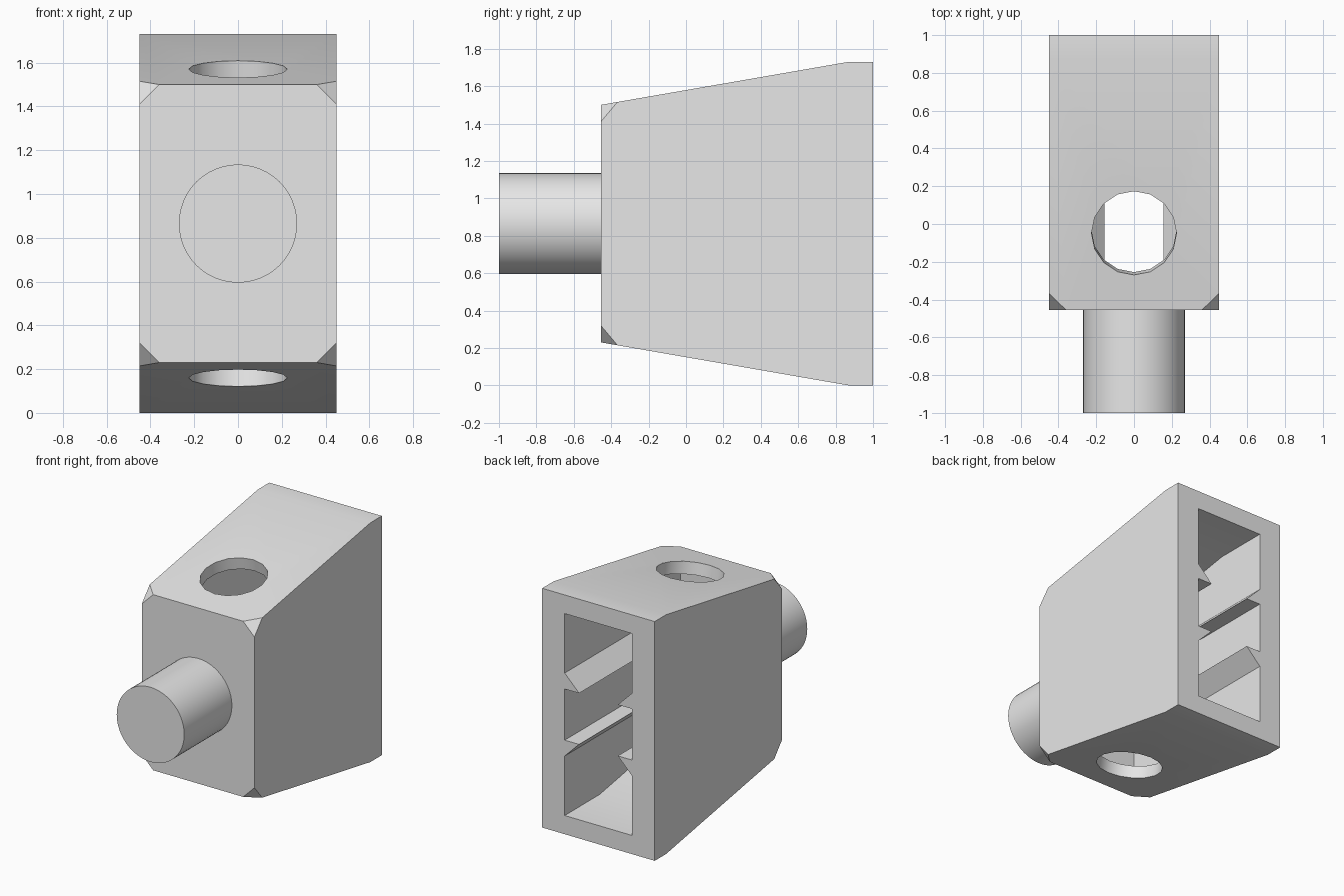
import bpy, bmesh, math

if "Cube" in bpy.data.objects:
    bpy.data.objects.remove(bpy.data.objects["Cube"])

MID = 0.865                      # half of the full height
SLOPE = math.atan(0.23 / 1.325)  # tilt of the roof and the floor

grey = bpy.data.materials.new("plain_grey")
grey.diffuse_color = (0.8, 0.8, 0.8, 1)
grey.use_nodes = True
grey.node_tree.nodes["Principled BSDF"].inputs["Base Color"].default_value = grey.diffuse_color


def make(name, bm):
    bmesh.ops.recalc_face_normals(bm, faces=bm.faces)
    mesh = bpy.data.meshes.new(name)
    bm.to_mesh(mesh)
    bm.free()
    mesh.materials.append(grey)
    ob = bpy.data.objects.new(name, mesh)
    bpy.context.collection.objects.link(ob)
    return ob


def select(ob):
    bpy.ops.object.select_all(action='DESELECT')
    ob.select_set(True)
    bpy.context.view_layer.objects.active = ob


def smooth(ob):
    select(ob)
    bpy.ops.object.shade_smooth_by_angle(angle=math.radians(30))


def side_prism(half_profile, half_width):
    """Mirror a (y, height above middle) profile about the middle, extrude along x."""
    profile = half_profile + [(y, -h) for y, h in reversed(half_profile)]
    bm = bmesh.new()
    face = bm.faces.new([bm.verts.new((-half_width, y, MID + h)) for y, h in profile])
    out = bmesh.ops.extrude_face_region(bm, geom=[face])
    for v in out["geom"]:
        if isinstance(v, bmesh.types.BMVert):
            v.co.x = half_width
    return bm


def cylinder(name, radius, depth, sides, loc, tilt):
    bm = bmesh.new()
    bmesh.ops.create_cone(bm, cap_ends=True, segments=sides,
                          radius1=radius, radius2=radius, depth=depth)
    ob = make(name, bm)
    ob.location, ob.rotation_euler = loc, (tilt, 0, 0)
    return ob


def cut(ob, cutter):
    mod = ob.modifiers.new("cut", 'BOOLEAN')
    mod.operation, mod.solver, mod.object = 'DIFFERENCE', 'EXACT', cutter
    cutter.hide_render = True
    bpy.context.view_layer.update()
    select(ob)
    bpy.ops.object.modifier_apply(modifier=mod.name)
    bpy.data.objects.remove(cutter)


# Tapered housing with its four front corners clipped
bm = side_prism([(-0.455, 0.635), (0.87, 0.865), (1.0, 0.865)], 0.45)
corners = [v for v in bm.verts if v.co.y < -0.4]
bmesh.ops.bevel(bm, geom=corners, offset=0.09, segments=1, affect='VERTICES')
housing = make("housing", bm)

# Hollow open at the back, following the taper
cavity = make("cavity_cutter",
              side_prism([(-0.32, 0.57), (0.6, 0.73), (1.1, 0.73)], 0.27))
cut(housing, cavity)

# Round holes square to the sloped roof and floor
for s in (1, -1):
    hole = cylinder("hole_cutter", 0.225, 0.5, 16,
                    (0, -0.048, MID + s * 0.705), s * SLOPE)
    cut(housing, hole)
smooth(housing)

# Wedge rails along both inner walls, flat sides facing each other
for side, sx in (("right", 1), ("left", -1)):
    for level, sz in (("upper", 1), ("lower", -1)):
        bm = bmesh.new()
        section = [(0.27, 0.185), (0.155, 0.185), (0.27, 0.30)]
        a, b = [[bm.verts.new((sx * x, y, MID + sz * h)) for x, h in section]
                for y in (-0.32, 1.0)]
        bm.faces.new(a)
        bm.faces.new(b)
        for i in range(3):
            j = (i + 1) % 3
            bm.faces.new((a[i], a[j], b[j], b[i]))
        make(f"{level}_{side}_rail", bm)

# Solid round peg on the front
peg = cylinder("front_peg", 0.27, 0.545, 48, (0, -0.7275, MID), math.pi / 2)
smooth(peg)
